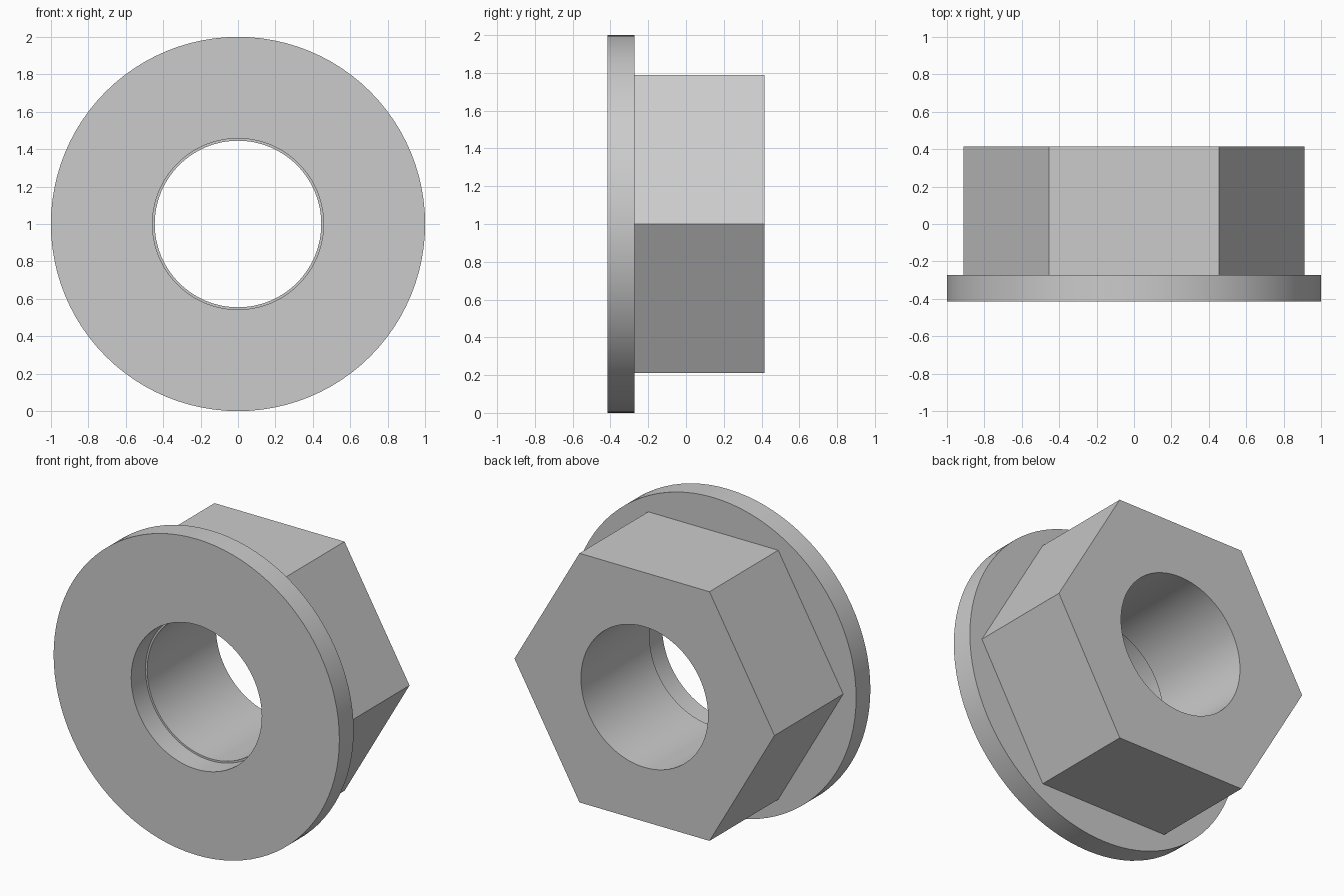
import bpy
import bmesh
from math import cos, sin, pi, radians

cube = bpy.data.objects.get("Cube")
if cube:
    bpy.data.objects.remove(cube, do_unlink=True)

SEGMENTS = 96      # sides of every round surface
AXIS_Z = 1.0       # height of the bore axis

# Plain grey metal
steel = bpy.data.materials.new("grey_steel")
steel.use_nodes = True
grey = (0.6, 0.6, 0.6, 1.0)
steel.diffuse_color = grey
steel.node_tree.nodes["Principled BSDF"].inputs["Base Color"].default_value = grey


def bored_prism(name, sides, outer, bore, front, back):
    """Prism along y with a round hole through it."""
    bm = bmesh.new()

    def loop(count, radius, y):
        angles = [2 * pi * i / count for i in range(count)]
        return [bm.verts.new((radius * cos(a), y, AXIS_Z + radius * sin(a)))
                for a in angles]

    out = [loop(sides, outer, y) for y in (front, back)]
    hole = [loop(SEGMENTS, bore, y) for y in (front, back)]

    # Outer and bore walls
    for a, b in (out, hole):
        for i in range(len(a)):
            j = (i + 1) % len(a)
            bm.faces.new((a[i], a[j], b[j], b[i]))

    # End faces, one per outer side
    step = SEGMENTS // sides
    for rim, inner in zip(out, hole):
        for i in range(sides):
            arc = [inner[(i * step + k) % SEGMENTS] for k in range(step + 1)]
            bm.faces.new([rim[(i + 1) % sides], rim[i]] + arc)

    bmesh.ops.recalc_face_normals(bm, faces=bm.faces)
    mesh = bpy.data.meshes.new(name)
    bm.to_mesh(mesh)
    bm.free()
    mesh.materials.append(steel)
    obj = bpy.data.objects.new(name, mesh)
    bpy.context.collection.objects.link(obj)

    bpy.ops.object.select_all(action='DESELECT')
    obj.select_set(True)
    bpy.context.view_layer.objects.active = obj
    bpy.ops.object.shade_smooth_by_angle(angle=radians(30))
    return obj


# Round flange at the front, hexagonal body behind it
bored_prism("flange", SEGMENTS, 1.0, 0.457, -0.415, -0.272)
bored_prism("hex_body", 6, 0.91, 0.445, -0.272, 0.415)
